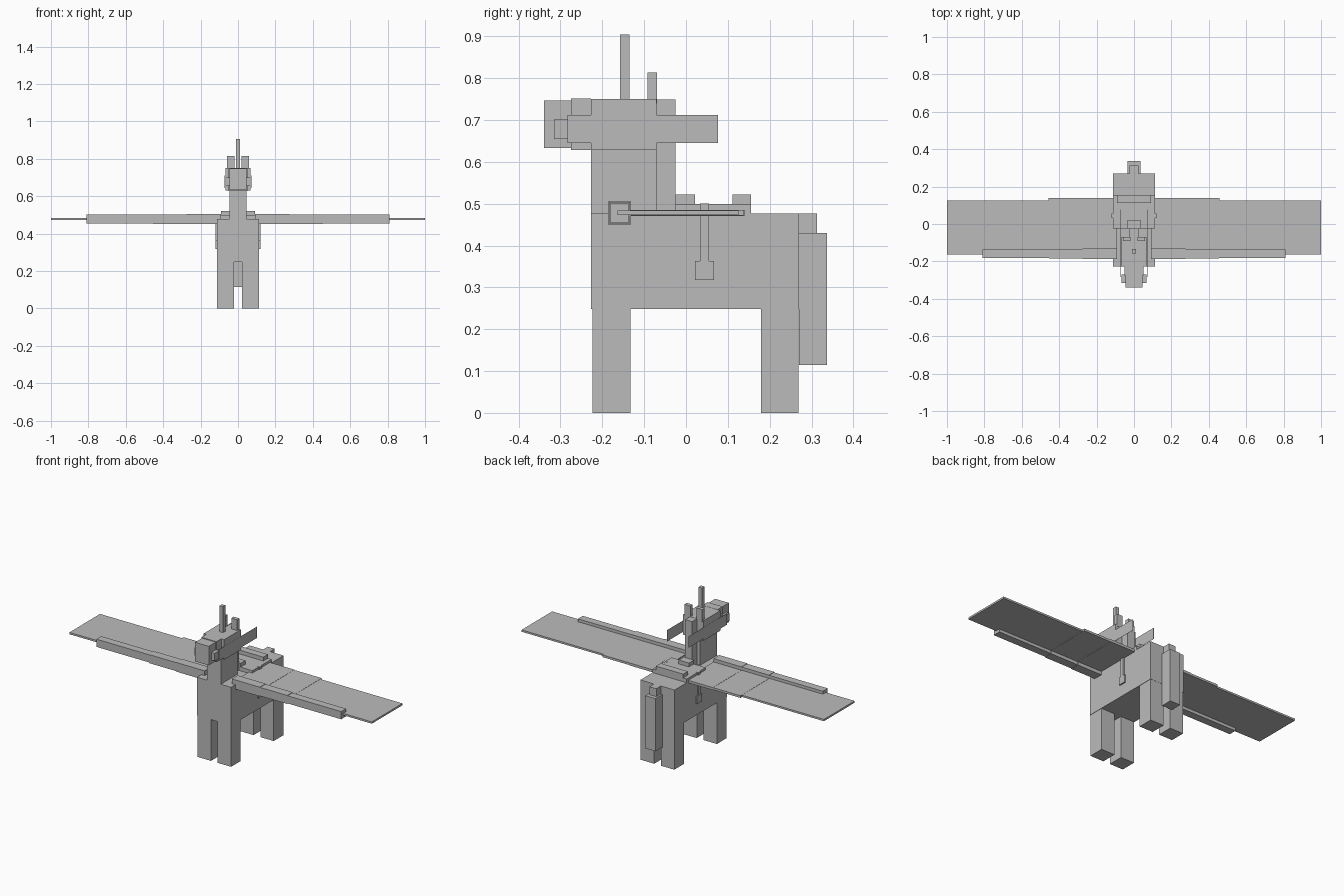
import bpy, bmesh
from mathutils import Vector

cube = bpy.data.objects.get("Cube")
if cube:
    bpy.data.objects.remove(cube, do_unlink=True)

# One flat grey for everything
grey = bpy.data.materials.new("plain grey")
grey.use_nodes = True
grey.diffuse_color = (0.5, 0.5, 0.5, 1)
grey.node_tree.nodes["Principled BSDF"].inputs["Base Color"].default_value = (0.5, 0.5, 0.5, 1)


def box(name, x, y, z):
    """Box between the given (low, high) limits on each axis."""
    lo, hi = (Vector(c) for c in zip(x, y, z))
    bm = bmesh.new()
    bmesh.ops.create_cube(bm, size=1)
    for v in bm.verts:
        v.co = Vector((lo[i] + (v.co[i] + 0.5) * (hi[i] - lo[i]) for i in range(3)))
    mesh = bpy.data.meshes.new(name)
    bm.to_mesh(mesh)
    bm.free()
    mesh.materials.append(grey)
    obj = bpy.data.objects.new(name, mesh)
    bpy.context.collection.objects.link(obj)
    return obj


def centred(name, half_width, y, z):
    return box(name, (-half_width, half_width), y, z)


def pair(name, x, y, z):
    """Matching boxes on the left (+x) and right (-x)."""
    box("left_" + name, x, y, z)
    box("right_" + name, (-x[1], -x[0]), y, z)


# Body and tail
centred("body", 0.113, (-0.227, 0.27), (0.248, 0.477))
centred("tail_base", 0.023, (0.25, 0.313), (0.425, 0.477))
centred("tail", 0.034, (0.27, 0.337), (0.115, 0.43))

# Legs
pair("front_leg", (0.022, 0.111), (-0.224, -0.133), (0, 0.25))
pair("hind_leg", (0.022, 0.111), (0.179, 0.269), (0, 0.25))

# Neck, mane and head
centred("neck", 0.045, (-0.227, -0.07), (0.47, 0.64))
centred("mane", 0.023, (-0.07, -0.025), (0.47, 0.749))
centred("head", 0.068, (-0.227, -0.07), (0.63, 0.75))
centred("muzzle", 0.045, (-0.34, -0.227), (0.633, 0.747))
centred("horn", 0.011, (-0.158, -0.135), (0.74, 0.905))
pair("ear", (0.02, 0.059), (-0.092, -0.069), (0.74, 0.814))

# Bridle
centred("noseband", 0.05, (-0.275, -0.227), (0.628, 0.751))
pair("bit", (0.04, 0.066), (-0.316, -0.27), (0.655, 0.701))
pair("rein", (0.0705, 0.0715), (-0.283, 0.077), (0.645, 0.712))

# Saddle and stirrups
centred("saddle_base", 0.113, (-0.025, 0.155), (0.47, 0.499))
centred("saddle_front", 0.034, (-0.025, 0.021), (0.495, 0.522))
centred("saddle_back", 0.09, (0.111, 0.155), (0.495, 0.522))
pair("stirrup_strap", (0.1, 0.12), (0.033, 0.055), (0.36, 0.5))
pair("stirrup", (0.1, 0.121), (0.021, 0.067), (0.318, 0.363))

# Wings: each section is a thick leading spar with a thin vane behind it
sections = [
    ("inner", (0.09, 0.275), 0.0275, (0.09, 0.275), 0.14, 0.0075),
    ("middle", (0.275, 0.455), 0.0255, (0.275, 0.457), 0.138, 0.0065),
    ("outer", (0.455, 0.81), 0.023, (0.457, 1.0), 0.125, 0.0055),
]
for label, spar_x, r, vane_x, back, t in sections:
    pair(label + "_wing_spar", spar_x, (-0.159 - r, -0.159 + r), (0.478 - r, 0.478 + r))
    pair(label + "_wing_vane", vane_x, (-0.164, back), (0.478 - t, 0.478 + t))
